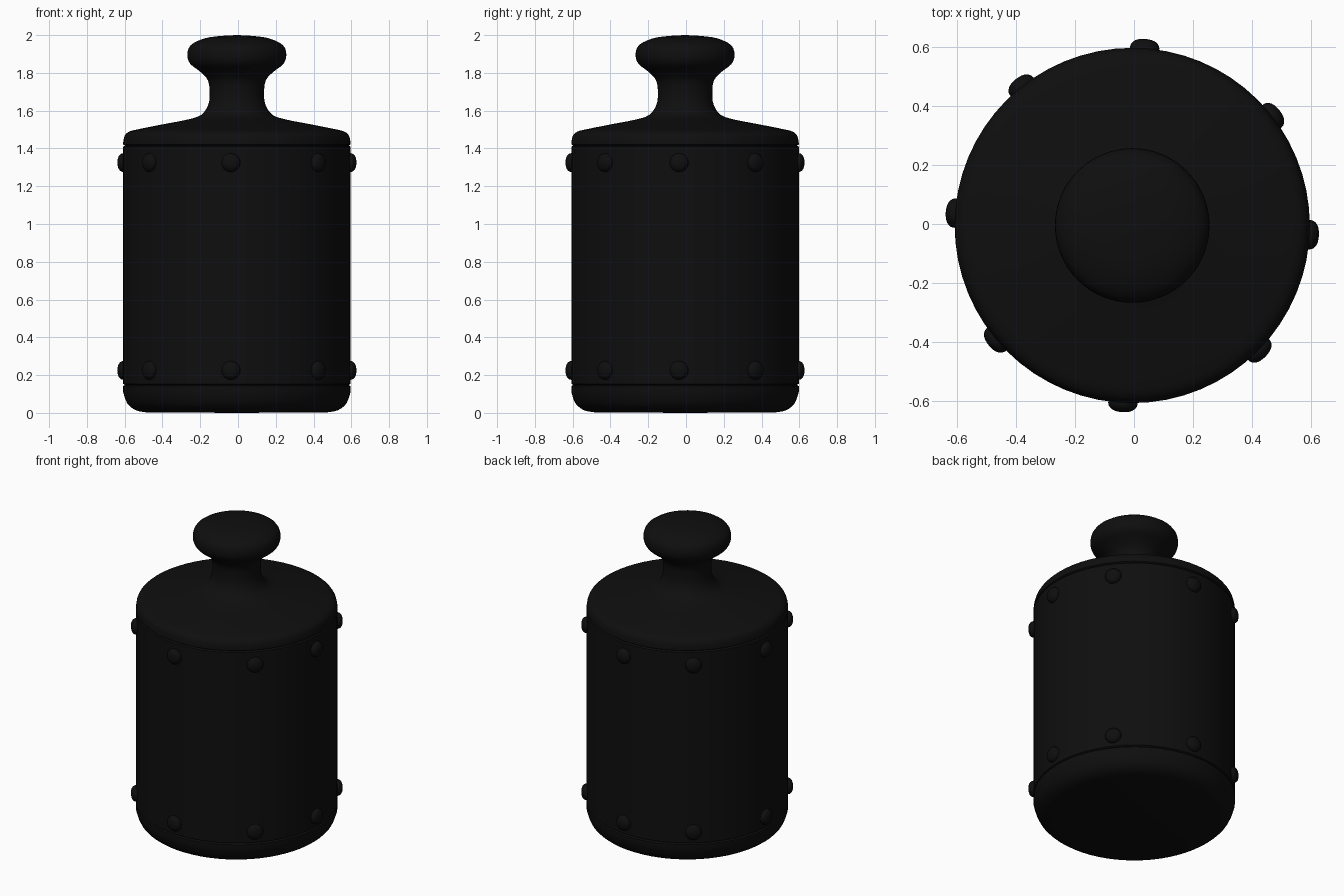
import bpy
import bmesh
from math import cos, sin, pi, radians
from mathutils import Matrix, Vector

cube = bpy.data.objects.get("Cube")
if cube:
    bpy.data.objects.remove(cube)

CENTRE = Vector((-0.006, -0.005, 0))
RADIUS = 0.602

black = bpy.data.materials.new("dark_iron")
black.use_nodes = True
colour = (0.0045, 0.0045, 0.0045, 1)
black.diffuse_color = colour
black.node_tree.nodes["Principled BSDF"].inputs["Base Color"].default_value = colour


def rounded(points, steps=3):
    """Curve passing through all the given profile points."""
    pts = [Vector(p) for p in points]
    ext = [pts[0]] + pts + [pts[-1]]
    out = []
    for a, b, c, d in zip(ext, ext[1:], ext[2:], ext[3:]):
        for i in range(steps):
            t = i / steps
            out.append(0.5 * (2 * b + (c - a) * t + (2 * a - 5 * b + 4 * c - d) * t ** 2
                              + (3 * b - a - 3 * c + d) * t ** 3))
    return out + [pts[-1]]


def lathe(name, profile, sides, matrix):
    """Turn a (radius, height) profile around its own z axis."""
    bm = bmesh.new()
    rings = []
    for r, z in profile:
        if r < 0.0001:
            rings.append([bm.verts.new((0, 0, z))] * sides)
        else:
            rings.append([bm.verts.new((r * cos(2 * pi * i / sides), r * sin(2 * pi * i / sides), z))
                          for i in range(sides)])
    for low, high in zip(rings, rings[1:]):
        for i in range(sides):
            j = (i + 1) % sides
            corners = list(dict.fromkeys((low[i], low[j], high[j], high[i])))
            bm.faces.new(corners)
    bm.transform(matrix)
    mesh = bpy.data.meshes.new(name)
    bm.to_mesh(mesh)
    bm.free()
    mesh.materials.append(black)
    obj = bpy.data.objects.new(name, mesh)
    bpy.context.collection.objects.link(obj)
    bpy.ops.object.select_all(action="DESELECT")
    obj.select_set(True)
    bpy.context.view_layer.objects.active = obj
    bpy.ops.object.shade_smooth_by_angle(angle=radians(35))
    return obj


upright = Matrix.Translation(CENTRE)
groove = RADIUS - 0.01
low_seam, high_seam = 0.148, 1.415

# Rounded base cap
foot = rounded([(0.48, 0.003), (0.535, 0.014), (0.58, 0.05), (RADIUS, 0.11)])
lathe("base_cap", [(0, 0)] + foot + [(RADIUS, low_seam - 0.006), (groove, low_seam)], 64, upright)

# Straight barrel between the two seams
lathe("barrel", [(groove, low_seam), (RADIUS, low_seam + 0.006),
                 (RADIUS, high_seam - 0.006), (groove, high_seam)], 64, upright)

# Sloping lid, waisted neck and flattened knob in one turned piece
lid = rounded([(RADIUS, 1.43), (0.594, 1.467), (0.57, 1.489), (0.52, 1.502), (0.39, 1.528),
               (0.265, 1.552), (0.19, 1.577), (0.152, 1.63), (0.144, 1.69), (0.153, 1.76),
               (0.195, 1.807), (0.246, 1.847), (0.262, 1.895), (0.244, 1.947),
               (0.17, 1.983), (0.08, 1.996), (0, 2)])
lathe("lid_and_knob", [(groove, high_seam), (RADIUS, high_seam + 0.006)] + lid, 64, upright)

# Two rings of hand-placed button rivets
button = rounded([(0.046, -0.02), (0.05, 0.006), (0.042, 0.023), (0.024, 0.033), (0, 0.036)], 2)
angles = (-3, 38, 86, 128.5, 176, 220, 267, 315.5)
for row, height in (("lower", 0.225), ("upper", 1.325)):
    for number, angle in enumerate(angles):
        turn = Matrix.Rotation(radians(angle), 4, "Z")
        outward = Matrix.Translation((RADIUS - 0.004, 0, height)) @ Matrix.Rotation(pi / 2, 4, "Y")
        lathe(f"{row}_rivet_{number}", button, 16, upright @ turn @ outward)
